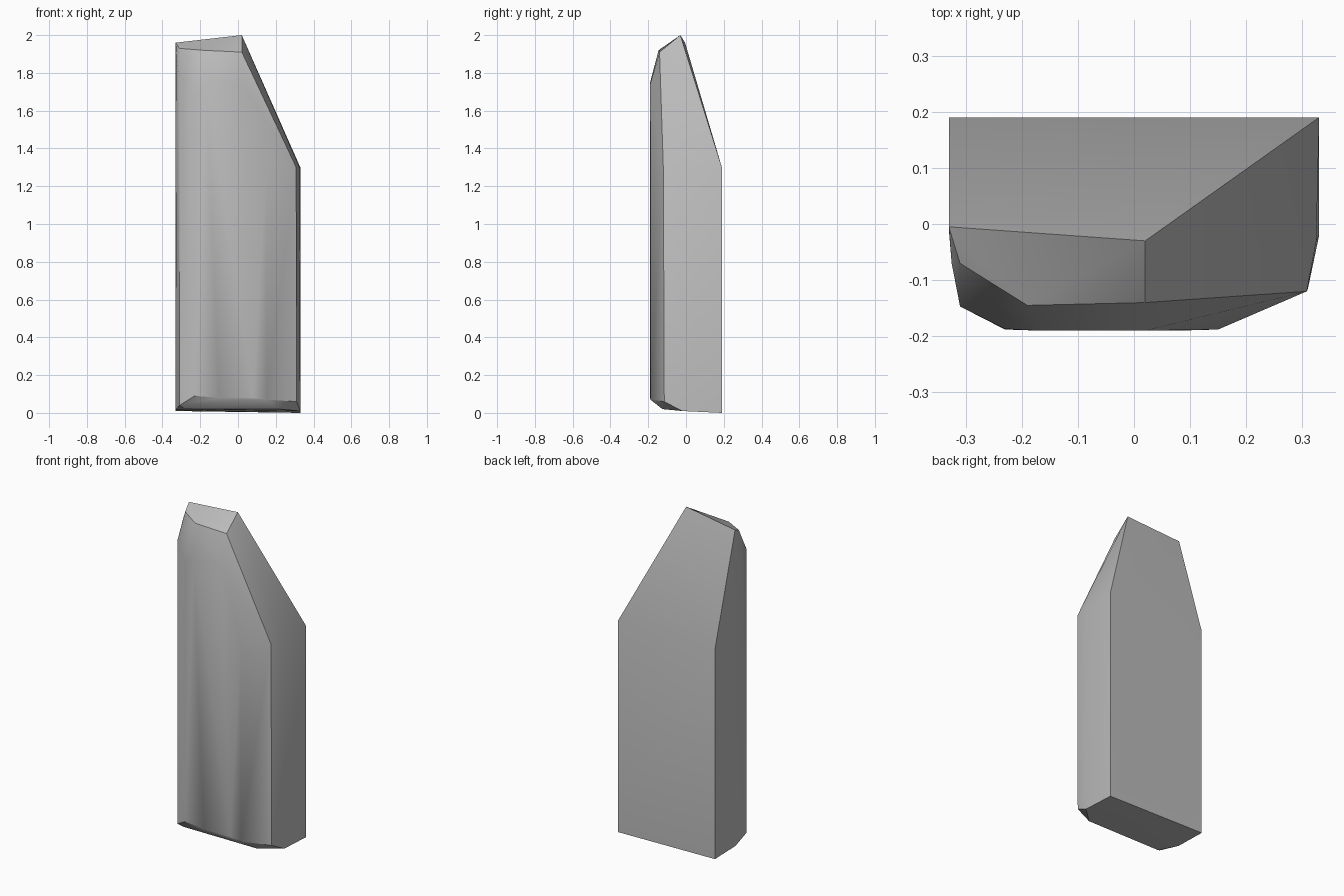
import bpy
import bmesh
import math

cube = bpy.data.objects.get("Cube")
if cube:
    bpy.data.objects.remove(cube, do_unlink=True)

stone = bpy.data.materials.new("stone_grey")
stone.use_nodes = True
grey = (0.5, 0.5, 0.5, 1)
stone.diffuse_color = grey
stone.node_tree.nodes["Principled BSDF"].inputs["Base Color"].default_value = grey
stone.node_tree.nodes["Principled BSDF"].inputs["Roughness"].default_value = 0.8

# Corner points, grouped by the facet outline they belong to
back = [(-.33, .19, .01), (.33, .19, 0), (.33, .19, 1.3), (-.33, .19, 1.3)]
ridge = [(-.33, -.005, 1.96), (.02, -.03, 2)]
right_side = [(.33, -.02, .01), (.325, -.03, 1.3), (.31, -.115, .06), (.308, -.12, 1.3)]
left_side = [(-.33, -.01, .015), (-.325, -.07, 1.88),
             (-.31, -.147, .04), (-.31, -.147, 1.78)]
crown = [(-.31, -.07, 1.93), (-.19, -.145, 1.92), (.02, -.14, 1.91)]
face = [(-.23, -.188, .09), (-.10, -.19, .08), (.08, -.19, .08), (.15, -.188, .07),
        (.15, -.188, 1.3), (.02, -.19, 1.74), (-.17, -.19, 1.75), (-.23, -.187, 1.68)]
foot = [(-.28, -.125, .02), (.22, -.125, .02)]

# Faceted slab wrapped around the corner points
bm = bmesh.new()
for co in back + ridge + right_side + left_side + crown + face + foot:
    bm.verts.new(co)
hull = bmesh.ops.convex_hull(bm, input=bm.verts[:])
loose = {v for v in hull["geom_interior"] + hull["geom_unused"]
         if isinstance(v, bmesh.types.BMVert) and v.is_valid}
bmesh.ops.delete(bm, geom=list(loose), context="VERTS")
bmesh.ops.dissolve_limit(bm, angle_limit=math.radians(1),
                         verts=bm.verts[:], edges=bm.edges[:])
bmesh.ops.recalc_face_normals(bm, faces=bm.faces[:])

mesh = bpy.data.meshes.new("stone_slab")
bm.to_mesh(mesh)
bm.free()
mesh.materials.append(stone)
slab = bpy.data.objects.new("stone_slab", mesh)
bpy.context.collection.objects.link(slab)

# Soft worn front with crisp outer edges
bpy.ops.object.select_all(action="DESELECT")
slab.select_set(True)
bpy.context.view_layer.objects.active = slab
bpy.ops.object.shade_smooth_by_angle(angle=math.radians(32))
